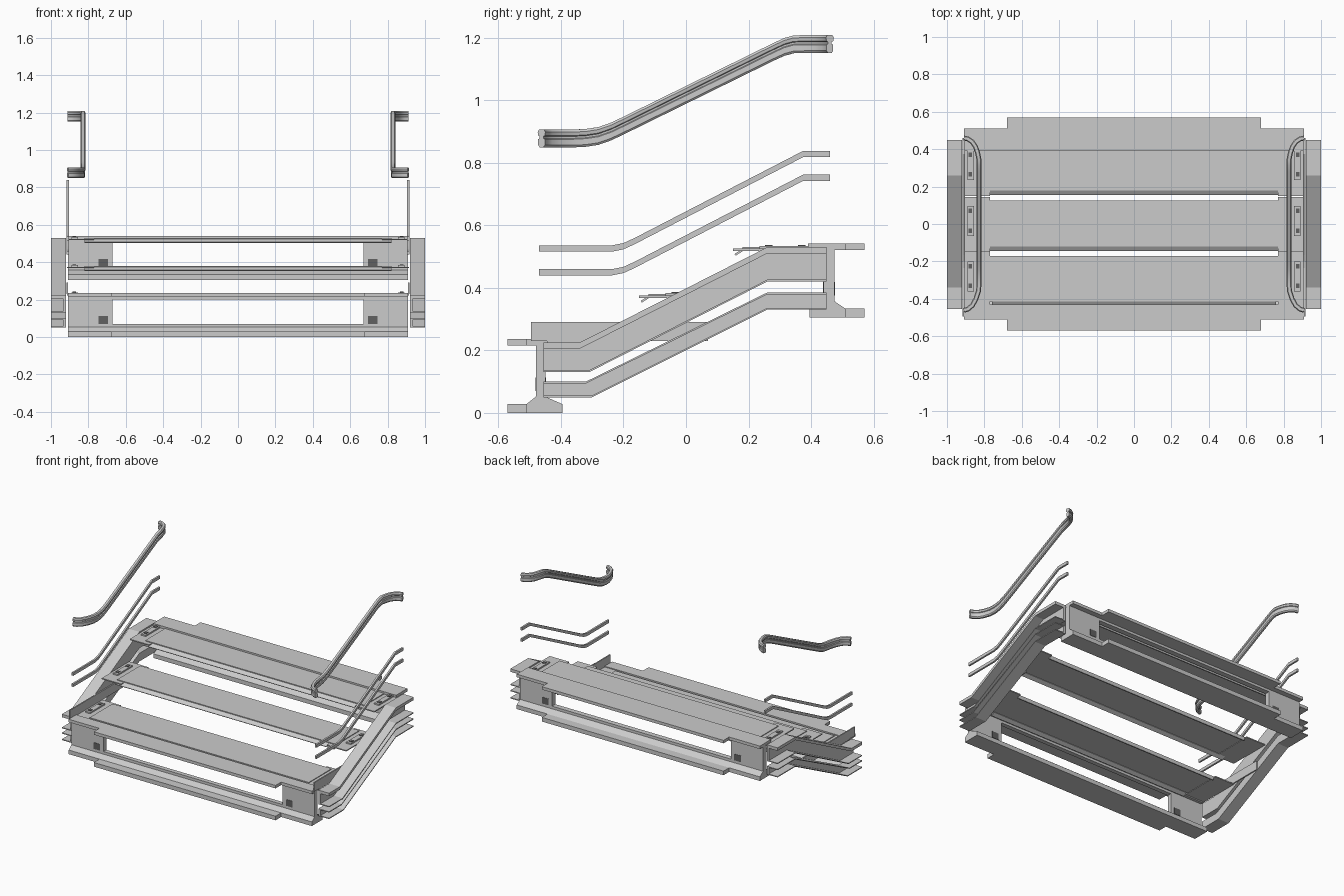
import bpy, bmesh
from mathutils import Vector

if "Cube" in bpy.data.objects:
    bpy.data.objects.remove(bpy.data.objects["Cube"])


def finish(name, bm, mirror=False):
    bmesh.ops.recalc_face_normals(bm, faces=bm.faces[:])
    me = bpy.data.meshes.new(name)
    bm.to_mesh(me)
    bm.free()
    ob = bpy.data.objects.new(name, me)
    bpy.context.collection.objects.link(ob)
    if mirror:
        ob.modifiers.new("mirror", 'MIRROR').use_axis[0] = True
    return ob


def prism(name, pts, a, b, axis='x', mirror=False):
    """Extrude a 2D outline: (y,z) along x, or (x,y) along z."""
    bm = bmesh.new()
    put = (lambda p, t: (t, p[0], p[1])) if axis == 'x' else (lambda p, t: (p[0], p[1], t))
    lo = [bm.verts.new(put(p, a)) for p in pts]
    hi = [bm.verts.new(put(p, b)) for p in pts]
    bm.faces.new(lo)
    bm.faces.new(hi)
    n = len(pts)
    for i in range(n):
        j = (i + 1) % n
        bm.faces.new((lo[i], lo[j], hi[j], hi[i]))
    return finish(name, bm, mirror)


def box(name, x0, x1, y0, y1, z0, z1, mirror=False):
    return prism(name, [(y0, z0), (y1, z0), (y1, z1), (y0, z1)], x0, x1, 'x', mirror)


def band(name, top, bottom, x0, x1):
    """Mirrored side strip between two (y,z) lines."""
    return prism(name, top + bottom[::-1], x0, x1, 'x', True)


def shift(line, dz):
    return [(y, z + dz) for y, z in line]


def sweep(name, path, profile):
    """Sweep an upright (sideways,z) profile along a path, mirrored."""
    bm = bmesh.new()
    rings = []
    path = [Vector(p) for p in path]
    for i, p in enumerate(path):
        t = path[min(i + 1, len(path) - 1)] - path[max(i - 1, 0)]
        side = Vector((t.y, -t.x, 0)).normalized()
        rings.append([bm.verts.new(p + side * u + Vector((0, 0, v))) for u, v in profile])
    n = len(profile)
    for r, q in zip(rings, rings[1:]):
        for i in range(n):
            bm.faces.new((r[i], r[(i + 1) % n], q[(i + 1) % n], q[i]))
    bm.faces.new(rings[0])
    bm.faces.new(rings[-1])
    return finish(name, bm, True)


dark = bpy.data.materials.new("dark_grey")
dark.diffuse_color = (0.12, 0.12, 0.12, 1)
dark.use_nodes = True
dark.node_tree.nodes["Principled BSDF"].inputs["Base Color"].default_value = dark.diffuse_color

# Side stringers: upper and lower channels, open outwards
up_top = [(-.455, .225), (-.34, .225), (.26, .53), (.45, .53)]
up_bot = [(-.455, .13), (-.31, .13), (.26, .42), (.45, .42)]
low_top = [(-.455, .10), (-.32, .10), (.26, .385), (.45, .385)]
low_bot = [(-.455, .05), (-.30, .05), (.26, .33), (.45, .33)]
for name, top, bot, th in (("upper", up_top, up_bot, .02), ("lower", low_top, low_bot, .006)):
    band(name + "_stringer_web", top, bot, .92, .935)
    band(name + "_stringer_top_flange", top, shift(top, -th), .935, 1)
    band(name + "_stringer_bottom_flange", shift(bot, .006), bot, .935, 1)


# End beams: stepped flanges, sill, posts around the opening
def stepped(inner, s):
    return [(x, s * y) for x, y in ((-.91, inner), (.91, inner), (.91, .51), (.68, .51),
                                    (.68, .57), (-.68, .57), (-.68, .51), (-.91, .51))]


for name, s, z, top_in, w0, w1 in (("front", -1, 0, .43, .45, .48), ("back", 1, .305, .39, .44, .475)):
    prism(name + "_beam_bottom_flange", stepped(.395, s), z, z + .028, 'z')
    prism(name + "_beam_top_flange", stepped(top_in, s), z + .216, z + .236, 'z')
    prism(name + "_beam_sill", [(s * y, z + h) for y, h in
                                ((.395, .028), (w0, .052), (w0, .07), (w1, .07), (w1, .052), (.51, .028))], -.91, .91)
    box(name + "_beam_header", -.91, .91, s * w0, s * w1, z + .2, z + .216)
    box(name + "_beam_post", .67, .91, s * w0, s * w1, z + .07, z + .2, True)
    ob = box(name + "_beam_socket", .695, .745, s * (w0 - .002), s * (w1 + .002), z + .07, z + .113, True)
    ob.data.materials.append(dark)

# Treads: thin plate, slanted nosing, end brackets and pads
for i, (y, z, half) in enumerate(((-.44, .235, .76), (-.145, .38, .82), (.155, .53, .82))):
    n = f"tread_{i + 1}_"
    box(n + "plate", -.82, .82, y + .025, y + .27, z - .009, z)
    prism(n + "nosing", [(y, z - .022), (y + .028, z - .004), (y + .028, z - .012), (y + .004, z - .027)], -half, half)
    box(n + "end_bracket", .77, .915, y - .005, y + .29, z - .012, z - .005, True)
    box(n + "back_lip", -.77, .77, y + .262, y + .27, z - .025, z - .009)
    box(n + "end_plate", .855, .89, y + .08, y + .24, z - .005, z + .004, True)
    for k, dy in enumerate((.11, .215)):
        ob = box(n + f"fixing_{k + 1}", .865, .885, y + dy - .012, y + dy + .012, z + .004, z + .007, True)
        ob.data.materials.append(dark)

# Skirt plate beside the lowest tread
box("skirt_plate", .91, .918, -.495, .07, .23, .29, True)

# Two flat guard bars on each side
bar = [(-.47, .44), (-.235, .44), (-.20, .447), (-.165, .463), (.375, .742), (.46, .742)]
for name, dz in (("lower", 0), ("upper", .076)):
    band(name + "_guard_bar", shift(bar, dz + .02), shift(bar, dz), .904, .916)

# Handrails with both ends curling outward
path = [(.91, -.462, .878), (.888, -.455, .878), (.864, -.435, .878), (.845, -.40, .878), (.832, -.36, .878),
        (.828, -.32, .88), (.828, -.28, .886), (.828, -.24, .9), (.828, -.2, .919), (.828, .28, 1.155),
        (.828, .315, 1.171), (.829, .345, 1.179), (.836, .38, 1.18), (.848, .415, 1.18),
        (.866, .44, 1.18), (.888, .455, 1.18), (.91, .46, 1.18)]
profile = [(-.011, -.022), (-.006, -.029), (.006, -.029), (.011, -.022), (.011, -.003), (.006, 0), (.006, .006),
           (.011, .009), (.013, .02), (.008, .028), (-.008, .028), (-.013, .02), (-.011, .009),
           (-.006, .006), (-.006, 0), (-.011, -.003)]
rail = sweep("handrail", path, profile)
bpy.context.view_layer.objects.active = rail
rail.select_set(True)
bpy.ops.object.shade_smooth_by_angle()
